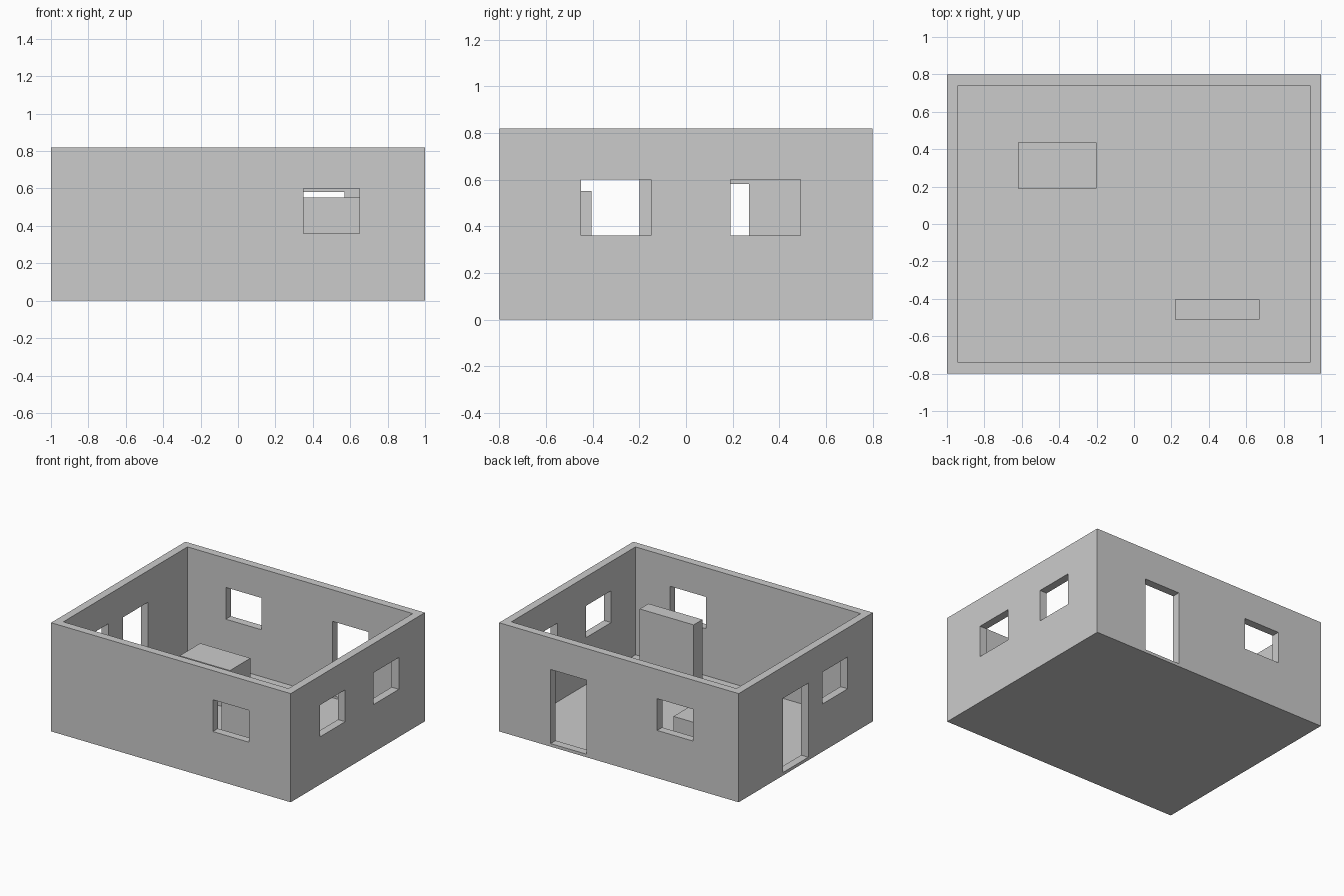
import bpy
import bmesh
from mathutils import Vector

old = bpy.data.objects.get("Cube")
if old:
    bpy.data.objects.remove(old, do_unlink=True)

# Single plain grey finish
grey = bpy.data.materials.new("plain grey")
grey.use_nodes = True
COLOUR = (0.6, 0.6, 0.6, 1)
grey.diffuse_color = COLOUR
grey.node_tree.nodes["Principled BSDF"].inputs["Base Color"].default_value = COLOUR


def box(name, x, y, z):
    """Box spanning the given (low, high) ranges."""
    bm = bmesh.new()
    bmesh.ops.create_cube(bm, size=1)
    for v in bm.verts:
        v.co = Vector([a + (b - a) * (c + 0.5) for (a, b), c in zip((x, y, z), v.co)])
    mesh = bpy.data.meshes.new(name)
    bm.to_mesh(mesh)
    bm.free()
    mesh.materials.append(grey)
    ob = bpy.data.objects.new(name, mesh)
    bpy.context.collection.objects.link(ob)
    return ob


def cut(target, cutter):
    """Subtract a hidden cutter from the target."""
    mod = target.modifiers.new(cutter.name, "BOOLEAN")
    mod.operation = "DIFFERENCE"
    mod.solver = "EXACT"
    mod.object = cutter
    cutter.hide_render = True
    cutter.hide_set(True)
    cutter.display_type = "WIRE"


W, D, H, T = 1.0, 0.8, 0.82, 0.06
FLOOR = 0.006
WINDOW = (0.36, 0.6)
DOOR = (0.023, 0.582)

# Outer shell: walls and thin floor in one piece
walls = box("walls_and_floor", (-W, W), (-D, D), (0, H))
cut(walls, box("room_cutter", (T - W, W - T), (T - D, D - T), (FLOOR, H + 0.2)))

# Openings: wall, start along the wall, height range (all are equally wide)
openings = {
    "front_window": ("front", 0.35, WINDOW),
    "left_front_window": ("left", -0.45, WINDOW),
    "left_back_window": ("left", 0.19, WINDOW),
    "back_door": ("back", 0.27, DOOR),
    "back_window": ("back", -0.62, WINDOW),
    "right_door": ("right", -0.03, DOOR),
    "right_window": ("right", -0.5, WINDOW),
}
for name, (side, start, z) in openings.items():
    along = (start, start + 0.3)
    sign = 1 if side in ("left", "back") else -1
    centre = sign * (W if side in ("left", "right") else D)
    through = (centre - 0.1, centre + 0.1)
    x, y = (through, along) if side in ("left", "right") else (along, through)
    cut(walls, box(name + "_cutter", x, y, z))

# Furniture blocks standing on the floor
box("tall_cabinet", (0.22, 0.67), (-0.51, -0.405), (FLOOR, 0.552))
box("low_table_block", (-0.62, -0.2), (0.19, 0.435), (FLOOR, 0.295))
